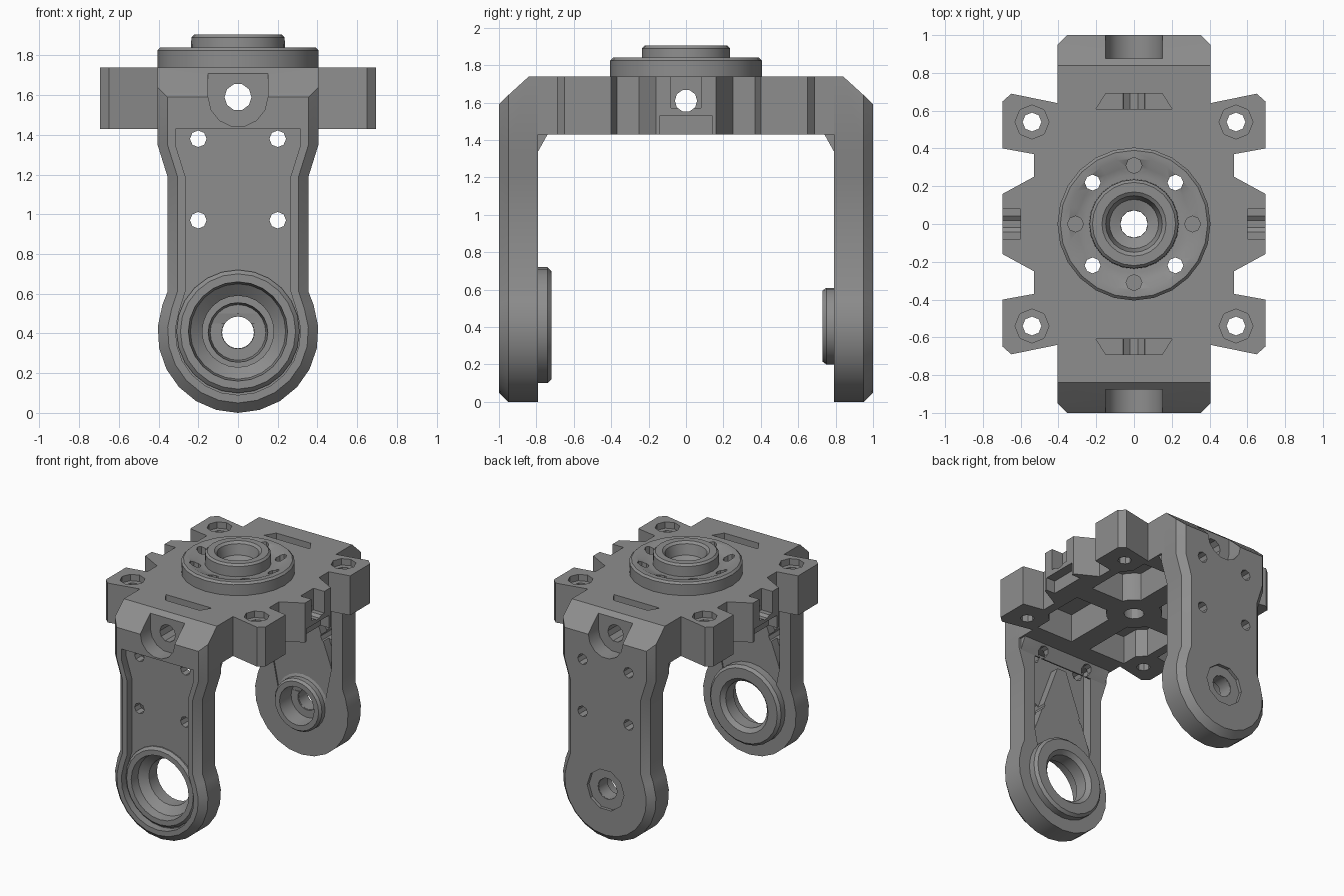
import bpy, bmesh
from math import sin, cos, pi, radians

cube = bpy.data.objects.get("Cube")
if cube:
    bpy.data.objects.remove(cube, do_unlink=True)

grey = bpy.data.materials.new("plain grey")
grey.use_nodes = True
grey.diffuse_color = (0.27, 0.27, 0.27, 1)
grey.node_tree.nodes["Principled BSDF"].inputs["Base Color"].default_value = grey.diffuse_color


def loft(name, sections, closed=False):
    """Skin equal point loops; cap both ends, or join last to first."""
    bm = bmesh.new()
    rings = [[bm.verts.new(p) for p in s] for s in sections]
    pairs = list(zip(rings, rings[1:]))
    if closed:
        pairs.append((rings[-1], rings[0]))
    else:
        bm.faces.new(rings[0])
        bm.faces.new(rings[-1])
    n = len(rings[0])
    for a, b in pairs:
        for i in range(n):
            j = (i + 1) % n
            bm.faces.new((a[i], a[j], b[j], b[i]))
    bmesh.ops.recalc_face_normals(bm, faces=bm.faces)
    mesh = bpy.data.meshes.new(name)
    bm.to_mesh(mesh)
    bm.free()
    mesh.materials.append(grey)
    ob = bpy.data.objects.new(name, mesh)
    bpy.context.collection.objects.link(ob)
    return ob


def around(r, h, axis, centre, n):
    """Circle of radius r at height h along an axis."""
    cx, cy, cz = centre
    out = []
    for i in range(n):
        u, v = r * cos(2 * pi * i / n), r * sin(2 * pi * i / n)
        out.append({"x": (h, cy + u, cz + v), "y": (cx + u, h, cz + v),
                    "z": (cx + u, cy + v, h)}[axis])
    return out


def lathe(name, profile, axis="z", centre=(0, 0, 0), n=24, closed=True):
    return loft(name, [around(r, h, axis, centre, n) for r, h in profile], closed)


def rod(name, r, lo, hi, axis, centre, n=16):
    return lathe(name, [(r, lo), (r, hi)], axis, centre, n, False)


def prism(name, pts, lo, hi, axis):
    place = {"x": lambda h, a, b: (h, a, b), "y": lambda h, a, b: (a, h, b),
             "z": lambda h, a, b: (a, b, h)}[axis]
    return loft(name, [[place(h, a, b) for a, b in pts] for h in (lo, hi)])


def box(name, x0, x1, y0, y1, z0, z1):
    return prism(name, [(x0, y0), (x1, y0), (x1, y1), (x0, y1)], z0, z1, "z")


def cut(targets, cutters):
    """Subtract every cutter from every target, then drop the cutters."""
    for t in targets:
        bpy.context.view_layer.objects.active = t
        for c in cutters:
            m = t.modifiers.new("cut", "BOOLEAN")
            m.operation, m.solver, m.object = "DIFFERENCE", "EXACT", c
            bpy.ops.object.modifier_apply(modifier=m.name)
    for c in cutters:
        bpy.data.objects.remove(c, do_unlink=True)


def arm_outline(d, top):
    """Arm contour, moved inward by d: round foot, narrow waist, wide shoulder."""
    r = 0.405 - d
    arc = [radians(-200 + 220 * i / 14) for i in range(15)]
    right = [(0.355 - d, 0.61), (0.355 - d, 1.19), (r, 1.35), (r, top)]
    left = [(-x, z) for x, z in reversed(right)]
    return left + [(r * cos(a), 0.405 + r * sin(a)) for a in arc] + right


# Arms: chamfered outer face, sloped shoulder
arms, webs = {}, {}
for name, s in (("front_arm", -1), ("back_arm", 1)):
    steps = [(1, 0.05, 1.59), (0.95, 0, 1.64), (0.84, 0, 1.74), (0.79, 0, 1.74)]
    arm = loft(name, [[(x, s * y, z) for x, z in arm_outline(d, top)] for y, d, top in steps])
    channel = prism("channel", [(-0.2, 0.45), (0.2, 0.45), (0.26, 0.75), (0.26, 1.42), (-0.26, 1.42),
                                (-0.26, 0.75)], s * 0.7, s * 0.87, "y")
    cut([arm], [channel])
    # Tapered web rising from the pivot inside the channel
    web = prism(name + "_web", [(-0.28, 0.5), (0.28, 0.5), (0.25, 0.75), (0.04, 1.32), (-0.04, 1.32),
                                (-0.25, 0.75)], s * 0.9, s * 0.8, "y")
    # Inside corner gusset
    gusset = prism(name + "_gusset", [(s * 0.8, 1.34), (s * 0.8, 1.45), (s * 0.74, 1.45),
                                      (s * 0.74, 1.43), (s * 0.79, 1.34)], -0.39, 0.39, "x")
    holes = [rod("bolt", 0.042, s * 0.6, s * 1.1, "y", (x, 0, z), 8)
             for x in (-0.2, 0.2) for z in (0.97, 1.38)]
    holes.append(rod("pivot", 0.26 if s < 0 else 0.082, s * 0.6, s * 1.1, "y", (0, 0, 0.405), 20))
    cut([arm, web, gusset], holes)
    arms[s], webs[s] = arm, web

# Front arm: sunken outer panel and deep pivot ring
panel = prism("panel", arm_outline(0.09, 1.43), -1.1, -0.94, "y")
cut([arms[-1]], [panel])
lathe("front_pivot_ring", [(0.25, -0.97), (0.24, -0.9), (0.18, -0.85), (0.18, -0.75), (0.21, -0.72),
                           (0.29, -0.72), (0.31, -0.74), (0.31, -0.95), (0.29, -0.97)],
      "y", (0, 0, 0.41))

# Back arm: pivot boss inside, counterbores on both sides
cut([arms[1], webs[1]], [rod("outer_bore", 0.16, 0.975, 1.1, "y", (0, 0, 0.405), 10),
                         rod("inner_bore", 0.15, 0.7, 0.86, "y", (0, 0, 0.405), 24)])
lathe("back_pivot_boss", [(0.08, 0.97), (0.08, 0.87), (0.14, 0.86), (0.15, 0.73), (0.19, 0.73),
                          (0.205, 0.75), (0.205, 0.79), (0.3, 0.84), (0.3, 0.97)],
      "y", (0, 0, 0.405))

# Top plate with corner lugs and middle lugs
quarter = [(0.405, 0.82), (0.405, 0.64), (0.65, 0.69), (0.695, 0.65), (0.695, 0.4),
           (0.53, 0.37), (0.53, 0.25), (0.695, 0.16)]
half = quarter + [(x, -y) for x, y in reversed(quarter)]
plate = prism("top_plate", half + [(-x, y) for x, y in reversed(half)], 1.43, 1.74, "z")
# Underside: thin-walled pockets with corner posts left standing
pocket = [(0.085, 0.085), (0.46, 0.085), (0.46, 0.4), (0.4, 0.46), (0.4, 0.59), (0.085, 0.59)]
hollows = [prism("hollow", [(sx * x, sy * y) for x, y in pocket], 1.3, 1.65, "z")
           for sx in (-1, 1) for sy in (-1, 1)]
lug_holes = []
for sx in (-1, 1):
    for sy in (-1, 1):
        at = (sx * 0.54, sy * 0.54, 0)
        lug_holes += [rod("lug_hole", 0.05, 1.3, 1.9, "z", at, 8),
                      rod("lug_seat", 0.09, 1.69, 1.9, "z", at, 8)]
windows = [prism("window", [(-0.15, s * 0.69), (0.15, s * 0.69), (0.2, s * 0.61), (-0.2, s * 0.61)],
                 1.56, 1.9, "z") for s in (-1, 1)]
notches = [box("notch", s * 0.6, s * 0.8, -0.08, 0.08, 1.57, 1.9) for s in (-1, 1)]
under = [box("under", s * 0.62, s * 0.8, -0.14, 0.14, 1.3, 1.53) for s in (-1, 1)]
cut([plate], hollows + lug_holes + windows + notches + under)

# Central hub below the plate
hub = rod("centre_hub", 0.2, 1.43, 1.7, "z", (0, 0, 0), 20)

# Cross tunnels, shoulder seats and centre bore
cut([plate, hub, arms[-1], arms[1]],
    [rod("tunnel_y", 0.068, -1.2, 1.2, "y", (0, 0, 1.59), 10),
     rod("tunnel_x", 0.06, -1.2, 1.2, "x", (0, 0, 1.61), 10),
     rod("bore", 0.072, 1.3, 2, "z", (0, 0, 0), 12)])
for s in (-1, 1):
    cut([arms[s]], [rod("seat", 0.15, s * 0.875, s * 1.1, "y", (0, 0, 1.59), 14),
                    box("seat_top", -0.15, 0.15, s * 0.875, s * 1.1, 1.59, 1.8)])

# Turntable disc and raised collar
disc = lathe("turntable_disc", [(0.2, 1.73), (0.2, 1.81), (0.26, 1.81), (0.3, 1.815), (0.35, 1.84),
                                (0.39, 1.84), (0.405, 1.825), (0.405, 1.73)])
lathe("collar", [(0.072, 1.7), (0.072, 1.79), (0.13, 1.81), (0.15, 1.89), (0.17, 1.905),
                 (0.22, 1.905), (0.235, 1.89), (0.24, 1.7)])
spots = [(0.31 * cos(k * pi / 4), 0.31 * sin(k * pi / 4), 0) for k in range(8)]
cut([disc, plate], [rod("disc_hole", 0.042, 1.75 if k % 2 == 0 else 1.3, 2, "z", p, 8)
                    for k, p in enumerate(spots)])

# Smooth rounded parts, keep corners sharp
for ob in bpy.context.scene.objects:
    ob.select_set(ob.type == "MESH")
bpy.context.view_layer.objects.active = plate
bpy.ops.object.shade_smooth_by_angle(angle=radians(30))
